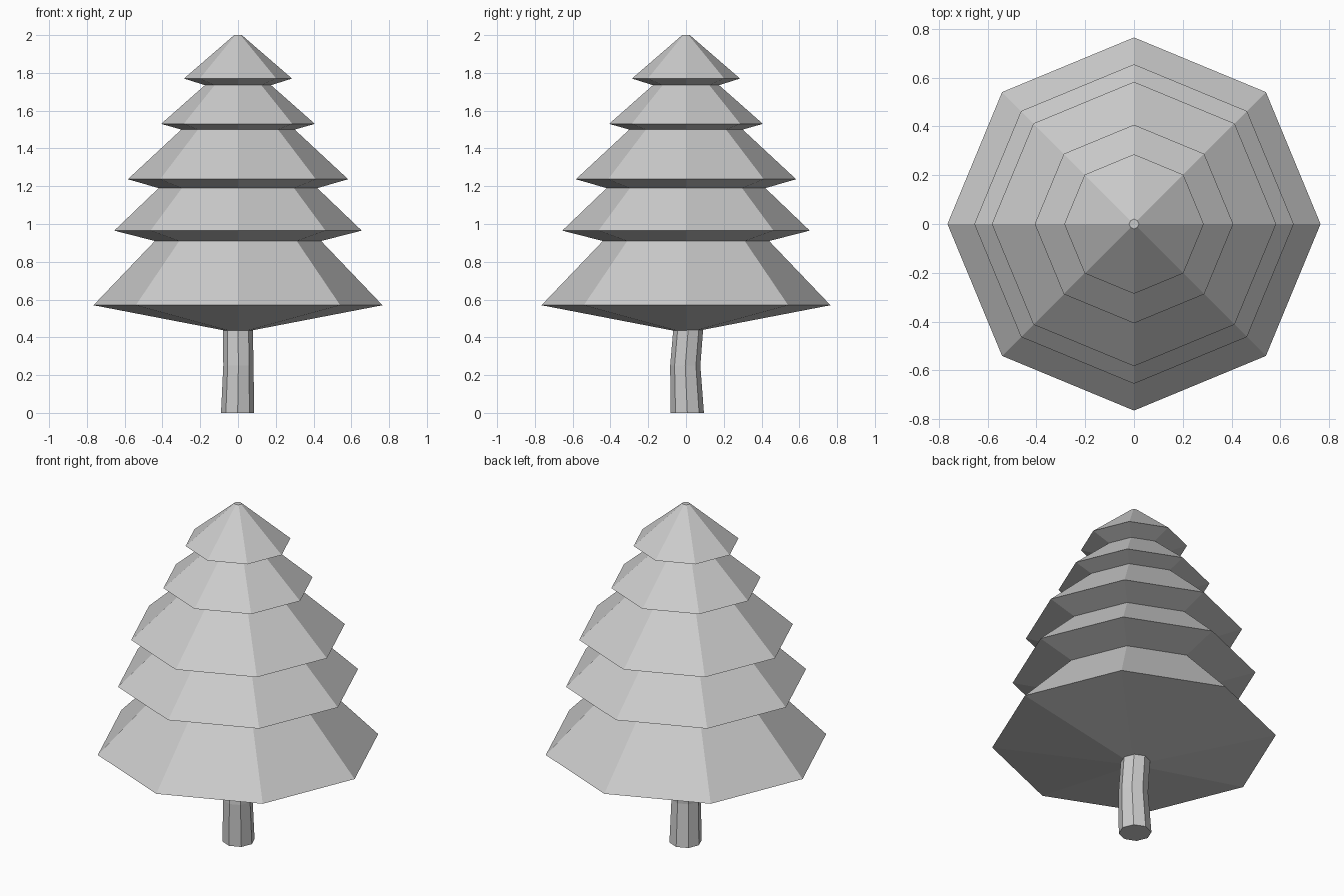
import bpy, bmesh
from math import cos, sin, pi

if "Cube" in bpy.data.objects:
    bpy.data.objects.remove(bpy.data.objects["Cube"])

SIDES = 8

def lofted(name, rings):
    """Closed low-poly solid from rings of (centre x, centre y, z, radius)."""
    bm = bmesh.new()
    loops = []
    for cx, cy, z, r in rings:
        loops.append([bm.verts.new((cx + r * cos(2 * pi * i / SIDES),
                                    cy + r * sin(2 * pi * i / SIDES), z))
                      for i in range(SIDES)])
    for a, b in zip(loops, loops[1:]):
        for i in range(SIDES):
            j = (i + 1) % SIDES
            bm.faces.new((a[i], a[j], b[j], b[i]))
    bm.faces.new(loops[0][::-1])
    bm.faces.new(loops[-1])
    bmesh.ops.recalc_face_normals(bm, faces=bm.faces)
    mesh = bpy.data.meshes.new(name)
    bm.to_mesh(mesh)
    bm.free()
    obj = bpy.data.objects.new(name, mesh)
    bpy.context.collection.objects.link(obj)
    return obj

# Slightly bent trunk
lofted("trunk", [(-0.002, 0.007, 0.0, 0.088),
                 (0.002, -0.004, 0.25, 0.08),
                 (0.0, 0.012, 0.445, 0.079)])

# Five stacked branch tiers: neck below each rim, then the rim: (radius, z)
profile = [(0.065, 0.435), (0.765, 0.57),
           (0.44, 0.91), (0.655, 0.965),
           (0.42, 1.19), (0.583, 1.237),
           (0.30, 1.50), (0.407, 1.53),
           (0.175, 1.735), (0.286, 1.77),
           (0.02, 2.0)]
lofted("foliage", [(0, 0, z, r) for r, z in profile])
